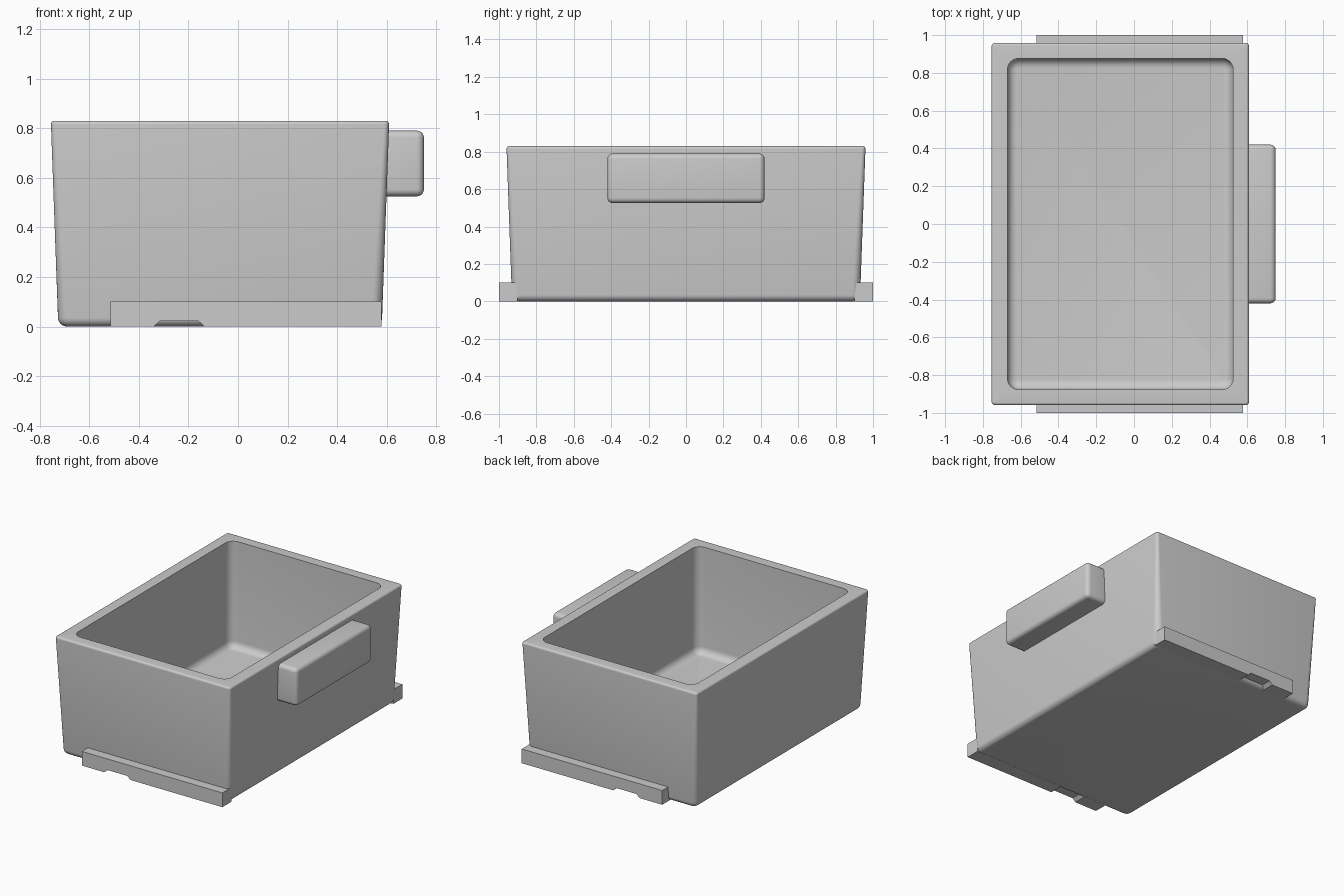
import bpy
import bmesh
from math import cos, sin, pi, radians

cube = bpy.data.objects.get("Cube")
if cube:
    bpy.data.objects.remove(cube, do_unlink=True)

grey = bpy.data.materials.new("plain grey")
grey.use_nodes = True
colour = (0.6, 0.6, 0.6, 1)
grey.diffuse_color = colour
grey.node_tree.nodes["Principled BSDF"].inputs["Base Color"].default_value = colour

CX = -0.0725   # centre of the tub in x
STEPS = 6      # segments per rounded corner


def finish(name, bm):
    """Turn a bmesh into a grey object with smooth rounded edges."""
    bmesh.ops.recalc_face_normals(bm, faces=bm.faces)
    mesh = bpy.data.meshes.new(name)
    bm.to_mesh(mesh)
    bm.free()
    mesh.materials.append(grey)
    obj = bpy.data.objects.new(name, mesh)
    bpy.context.collection.objects.link(obj)
    bpy.ops.object.select_all(action="DESELECT")
    obj.select_set(True)
    bpy.context.view_layer.objects.active = obj
    bpy.ops.object.shade_smooth_by_angle(angle=radians(32))
    return obj


def ring(bm, hx, hy, r, z):
    """Rounded rectangle of vertices at height z."""
    verts = []
    corners = [(1, 1), (-1, 1), (-1, -1), (1, -1)]
    for q, (sx, sy) in enumerate(corners):
        for i in range(STEPS + 1):
            a = (q + i / STEPS) * pi / 2
            verts.append(bm.verts.new((CX + sx * (hx - r) + r * cos(a),
                                       sy * (hy - r) + r * sin(a), z)))
    return verts


# Tub: drafted outer wall, flat rim, straight cavity with a filleted floor
HEIGHT, FLOOR = 0.83, 0.08
rings = []
bm = bmesh.new()


def outer(z, inset, r):
    grow = 0.03 * z / HEIGHT
    rings.append(ring(bm, 0.6525 + grow - inset, 0.93 + grow - inset, r, z))


arc = [i / STEPS * pi / 2 for i in range(STEPS + 1)]
for a in arc:                                   # bottom edge round
    inset = 0.035 * (1 - sin(a))
    outer(0.035 * (1 - cos(a)), inset, 0.045 - inset)
for a in arc:                                   # top edge round
    inset = 0.015 * (1 - cos(a))
    outer(HEIGHT - 0.015 * (1 - sin(a)), inset, 0.02 - inset)
rings.append(ring(bm, 0.5975, 0.877, 0.06, HEIGHT))
for a in arc:                                   # floor fillet
    inset = 0.05 * (1 - cos(a))
    rings.append(ring(bm, 0.5975 - inset, 0.877 - inset, 0.06 - inset,
                      FLOOR + 0.05 * (1 - sin(a))))
for low, high in zip(rings, rings[1:]):
    n = len(low)
    for i in range(n):
        j = (i + 1) % n
        bm.faces.new((low[i], low[j], high[j], high[i]))
bm.faces.new(rings[0])
bm.faces.new(rings[-1])
finish("tub", bm)

# Handle block on the side wall
bm = bmesh.new()
bmesh.ops.create_cube(bm, size=1)
for v in bm.verts:
    v.co = (0.65 + v.co.x * 0.2, v.co.y * 0.84, 0.6575 + v.co.z * 0.265)
bmesh.ops.bevel(bm, geom=bm.edges[:], offset=0.028, segments=5,
                profile=0.5, affect="EDGES")
finish("handle", bm)

# Bottom rails with a shallow notch underneath, one at each end
rail_profile = [(-0.515, 0), (-0.34, 0), (-0.315, 0.022), (-0.16, 0.022),
                (-0.135, 0), (0.578, 0), (0.578, 0.1), (-0.515, 0.1)]
for side, name in ((-1, "front_rail"), (1, "back_rail")):
    bm = bmesh.new()
    face = bm.faces.new([bm.verts.new((x, side * 0.9, z)) for x, z in rail_profile])
    grown = bmesh.ops.extrude_face_region(bm, geom=[face])
    moved = [g for g in grown["geom"] if isinstance(g, bmesh.types.BMVert)]
    bmesh.ops.translate(bm, verts=moved, vec=(0, side * 0.1, 0))
    finish(name, bm)
